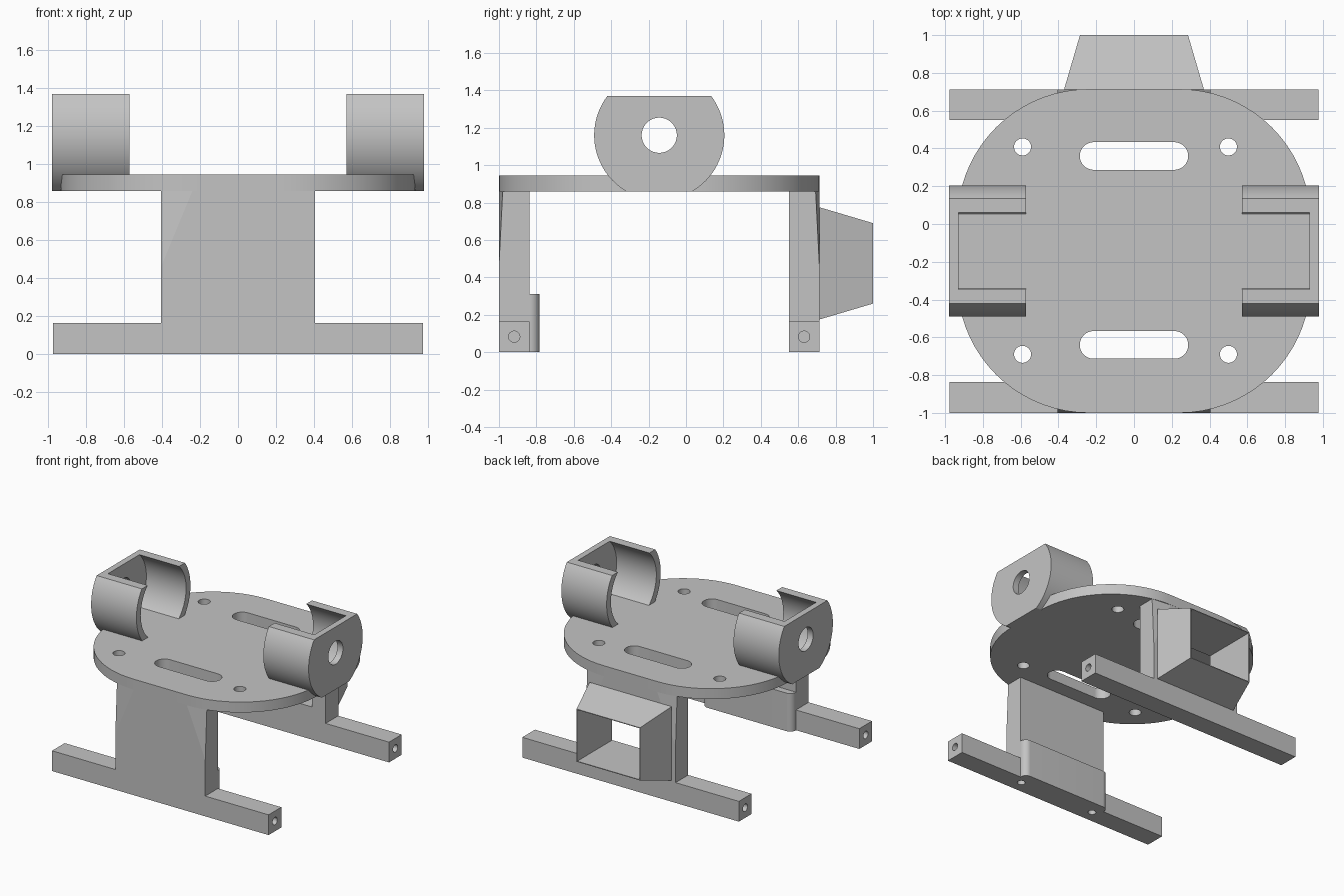
import bpy, bmesh
from math import sin, cos, asin, pi, radians
from mathutils import Vector

cube = bpy.data.objects.get("Cube")
if cube:
    bpy.data.objects.remove(cube, do_unlink=True)

GREY = (0.55, 0.55, 0.55, 1)
mat = bpy.data.materials.new("plain grey")
mat.use_nodes = True
mat.diffuse_color = GREY
bsdf = mat.node_tree.nodes["Principled BSDF"]
bsdf.inputs["Base Color"].default_value = GREY
bsdf.inputs["Roughness"].default_value = 0.6

CY = -0.143                      # y centre of the deck
BOTTOM, TOP = 0.86, 0.945        # deck heights
AXES = {"x": lambda u, v, w: (w, u, v),
        "y": lambda u, v, w: (u, w, v),
        "z": lambda u, v, w: (u, v, w)}
parts = []


def finish(name, bm):
    bmesh.ops.recalc_face_normals(bm, faces=bm.faces)
    me = bpy.data.meshes.new(name)
    bm.to_mesh(me)
    bm.free()
    me.materials.append(mat)
    ob = bpy.data.objects.new(name, me)
    bpy.context.scene.collection.objects.link(ob)
    return ob


def prism(name, outline, axis, a, b):
    """Extrude a 2D outline along an axis from a to b."""
    bm = bmesh.new()
    face = bm.faces.new([bm.verts.new(AXES[axis](u, v, a)) for u, v in outline])
    ext = bmesh.ops.extrude_face_region(bm, geom=[face])["geom"]
    move = Vector(AXES[axis](0, 0, b - a))
    bmesh.ops.translate(bm, vec=move, verts=[g for g in ext if isinstance(g, bmesh.types.BMVert)])
    return finish(name, bm)


def arc(cx, cy, r, a0, a1, n=18):
    return [(cx + r * cos(a0 + (a1 - a0) * i / n), cy + r * sin(a0 + (a1 - a0) * i / n))
            for i in range(n + 1)]


def circle(cx, cy, r):
    return arc(cx, cy, r, 0, 2 * pi, 72)[:-1]


def rect(u0, u1, v0, v1):
    return [(u0, v0), (u1, v0), (u1, v1), (u0, v1)]


def rounded(cx, cy, hx, hy, r):
    pts = []
    for i, (sx, sy) in enumerate([(1, 1), (-1, 1), (-1, -1), (1, -1)]):
        for p in arc(cx + sx * (hx - r), cy + sy * (hy - r), r, i * pi / 2, (i + 1) * pi / 2):
            if not pts or (Vector(p) - Vector(pts[-1])).length > 1e-4:
                pts.append(p)
    return pts


def combine(ob, tool, op):
    """Apply a boolean and remove the tool object."""
    mod = ob.modifiers.new("bool", "BOOLEAN")
    mod.operation, mod.solver, mod.object = op, "EXACT", tool
    bpy.context.view_layer.update()
    deps = bpy.context.evaluated_depsgraph_get()
    me = bpy.data.meshes.new_from_object(ob.evaluated_get(deps))
    ob.modifiers.clear()
    ob.data = me
    bpy.data.objects.remove(tool, do_unlink=True)


def cut(ob, outline, axis, a, b):
    combine(ob, prism("cutter", outline, axis, a, b), "DIFFERENCE")


# Deck with two slots and four screw holes
deck = prism("deck_plate", rounded(0, CY, 0.935, 0.857, 0.695), "z", BOTTOM, TOP)
for y in (0.36, -0.64):
    cut(deck, rounded(0, y, 0.287, 0.073, 0.0729), "z", 0.7, 1.1)
for x in (-0.59, 0.5):
    for y in (0.408, -0.69):
        cut(deck, circle(x, y, 0.045), "z", 0.7, 1.1)
parts.append(deck)

# Motor cradles: clipped discs with an open pocket and an axle hole
CZ, R = 1.16, 0.348
low, high = asin((BOTTOM - CZ) / R), asin((1.37 - CZ) / R)
profile = arc(CY, CZ, R, low, high, 24) + arc(CY, CZ, R, pi - high, pi - low, 24)
for side, s in (("left", 1), ("right", -1)):
    cradle = prism(side + "_cradle", profile, "x", s * 0.572, s * 0.98)
    cut(cradle, circle(CY, CZ, 0.292), "x", s * 0.4, s * 0.93)
    cut(cradle, circle(CY, CZ, 0.094), "x", s * 0.8, s * 1.1)
    parts.append(cradle)


# Legs: upright panel with trimmed upper corners on a cross bar
def leg(name, outer, inner):
    d = 1 if outer > inner else -1
    panel = prism(name, rect(-0.405, 0.405, 0.165, BOTTOM), "y", outer, inner)
    bm = bmesh.new()
    bm.from_mesh(panel.data)
    for s in (1, -1):
        res = bmesh.ops.bisect_plane(
            bm, geom=bm.verts[:] + bm.edges[:] + bm.faces[:], clear_outer=True,
            plane_co=(s * 0.405, outer, 0.46), plane_no=(s * 0.008, d * 0.066, 0.0033))
        rim = [g for g in res["geom_cut"] if isinstance(g, bmesh.types.BMEdge)]
        bmesh.ops.holes_fill(bm, edges=rim)
    bmesh.ops.recalc_face_normals(bm, faces=bm.faces)
    bm.to_mesh(panel.data)
    bm.free()
    combine(panel, prism("bar", rect(-0.976, 0.976, 0, 0.165), "y", outer, inner), "UNION")
    for s in (1, -1):
        cut(panel, circle((outer + inner) / 2, 0.083, 0.03), "x", s * 0.57, s * 1.1)
    parts.append(panel)
    return panel


front = leg("front_leg", -1.0, -0.837)
rear = leg("rear_leg", 0.713, 0.55)

# Thickened foot behind the front leg, with rounded corners and screw holes
foot = [(-0.405, -0.837), (0.405, -0.837)]
foot += arc(0.355, -0.833, 0.05, 0, pi / 2) + arc(-0.355, -0.833, 0.05, pi / 2, pi)
combine(front, prism("foot", foot, "z", 0, 0.31), "UNION")
for x in (-0.345, 0.345):
    cut(front, circle(x, -0.9, 0.03), "z", -0.1, 0.25)

# Tapered hood on the rear leg, with a square tunnel through both
bm = bmesh.new()
for y, hx, z0, z1 in ((0.713, 0.37, 0.175, 0.775), (1.0, 0.286, 0.26, 0.69)):
    for u, v in rect(-hx, hx, z0, z1):
        bm.verts.new((u, y, v))
bmesh.ops.convex_hull(bm, input=bm.verts[:])
bmesh.ops.dissolve_limit(bm, angle_limit=0.01, verts=bm.verts[:], edges=bm.edges[:])
hood = finish("rear_hood", bm)
parts.append(hood)
for ob in (hood, rear):
    cut(ob, rect(-0.28, 0.28, 0.266, 0.684), "y", 0.4, 1.2)

# Smooth the round surfaces, keep every real edge sharp
bpy.ops.object.select_all(action="DESELECT")
for ob in parts:
    ob.select_set(True)
bpy.context.view_layer.objects.active = deck
bpy.ops.object.shade_smooth_by_angle(angle=radians(6.5))
